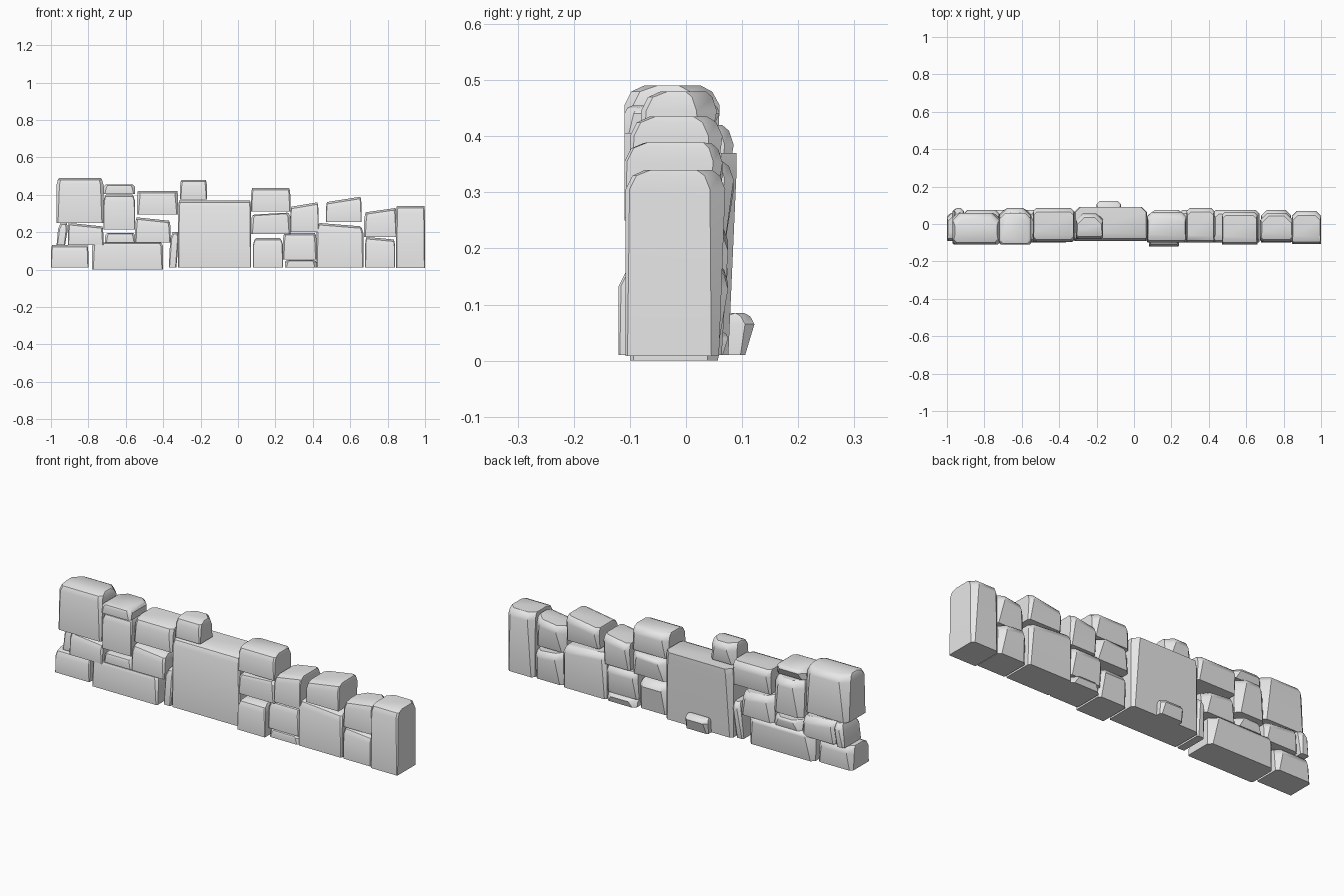
import bpy
import bmesh
import random

random.seed(4)
if "Cube" in bpy.data.objects:
    bpy.data.objects.remove(bpy.data.objects["Cube"], do_unlink=True)

stone_grey = bpy.data.materials.new("stone_grey")
stone_grey.use_nodes = True
grey = (0.8, 0.8, 0.8, 1)
stone_grey.diffuse_color = grey
stone_grey.node_tree.nodes["Principled BSDF"].inputs["Base Color"].default_value = grey

stones = []


def ring(bm, left, right, front, back, front_cut, back_cut, height):
    """One horizontal eight-sided outline; height is a function of x."""
    plan = [
        (left + front_cut, front), (right - front_cut, front),
        (right, front + front_cut), (right, back - back_cut),
        (right - back_cut, back), (left + back_cut, back),
        (left, back - back_cut), (left, front + front_cut),
    ]
    return [bm.verts.new((x, y, height(x))) for x, y in plan]


def stone(name, left, right, bottom, top, front=-0.1, back=0.075,
          slope=0.0, lean=0.0, crown=0.035, back_crown=None):
    """A rough block: flat front, cut back corners and a rounded top."""
    width, tall = right - left, top - bottom
    crown = min(crown, tall * 0.4)
    if back_crown is None:
        back_crown = crown * random.uniform(0.4, 1.0)
    front_cut = min(random.uniform(0.004, 0.018), width * 0.15)
    back_cut = min(random.uniform(0.015, 0.045), width * 0.25)
    pinch = min(random.uniform(0.004, 0.016), width * 0.1)
    middle = (left + right) / 2
    foot_back = back - random.uniform(0.005, 0.02)

    def tilted(level):
        # The highest end of a sloping top stays at the given level
        return lambda x: level - abs(slope) / 2 + slope * (x - middle) / width

    bm = bmesh.new()
    rings = [
        ring(bm, left, right - abs(lean), front, foot_back,
             front_cut / 2, back_cut / 2, lambda x: bottom),
        ring(bm, left + lean / 2, right, front, back, front_cut, back_cut,
             tilted(top - crown)),
        ring(bm, left + lean + pinch / 2, right - pinch / 2,
             front + crown * 0.35, back - back_crown * 0.4,
             front_cut, back_cut, tilted(top - crown * 0.3)),
        ring(bm, left + lean + pinch, right - pinch,
             front + crown, back - back_crown,
             front_cut * 1.5, back_cut, tilted(top)),
    ]
    for low, high in zip(rings, rings[1:]):
        for i in range(len(low)):
            j = (i + 1) % len(low)
            bm.faces.new((low[i], low[j], high[j], high[i]))
    bm.faces.new(rings[0][::-1])
    bm.faces.new(rings[-1])
    bmesh.ops.recalc_face_normals(bm, faces=bm.faces)

    mesh = bpy.data.meshes.new(name)
    bm.to_mesh(mesh)
    bm.free()
    mesh.materials.append(stone_grey)
    obj = bpy.data.objects.new(name, mesh)
    bpy.context.collection.objects.link(obj)
    stones.append(obj)


# Right end of the wall (towards -x)
stone("end_base_stone", -1, -0.8, 0.01, 0.13, front=-0.09, back=0.06)
stone("end_wedge_stone", -0.97, -0.91, 0.13, 0.25, front=-0.07, back=0.085, lean=0.015)
stone("end_middle_stone", -0.91, -0.72, 0.13, 0.25, slope=-0.02)
stone("end_top_stone", -0.97, -0.72, 0.25, 0.49, front=-0.11, back=0.06)
stone("long_base_stone", -0.78, -0.4, 0, 0.145, crown=0.02)
stone("flat_filler_stone", -0.71, -0.55, 0.145, 0.195, crown=0.015)
stone("upright_stone", -0.72, -0.55, 0.215, 0.4, back=0.085)
stone("cap_stone", -0.72, -0.55, 0.405, 0.455, front=-0.11, back=0.06, crown=0.015)
stone("inner_middle_stone", -0.55, -0.36, 0.145, 0.28, slope=-0.02)
stone("inner_top_stone", -0.54, -0.32, 0.295, 0.42, front=-0.095, back=0.085)
stone("sliver_stone", -0.37, -0.315, 0.01, 0.2, front=-0.09, lean=0.015)

# Great central block with the stones on and behind it
stone("central_block", -0.32, 0.07, 0.01, 0.37, front=-0.09, back=0.09, back_crown=0)
stone("central_top_stone", -0.31, -0.165, 0.375, 0.48, front=-0.08, back=0.055)
stone("rear_foot_stone", -0.2, -0.07, 0.01, 0.085, front=0.06, back=0.122, crown=0.02)

# Stack beside the central block
stone("stack_top_stone", 0.07, 0.28, 0.31, 0.435, front=-0.1, back=0.065)
stone("stack_middle_stone", 0.07, 0.28, 0.19, 0.305, slope=0.012, crown=0.02)
stone("stack_base_stone", 0.08, 0.24, 0.01, 0.168, front=-0.12, back=0.06)

# Low stones and the left end of the wall (towards +x)
stone("low_base_stone", 0.25, 0.42, 0.01, 0.05, crown=0.01)
stone("low_middle_stone", 0.24, 0.42, 0.053, 0.195, front=-0.095)
stone("low_top_stone", 0.28, 0.43, 0.2, 0.36, back=0.085, slope=0.025)
stone("broad_base_stone", 0.42, 0.67, 0.01, 0.25, slope=-0.02)
stone("broad_top_stone", 0.47, 0.66, 0.255, 0.39, front=-0.11, back=0.065, slope=0.03)
stone("narrow_base_stone", 0.68, 0.84, 0.01, 0.175, slope=-0.015)
stone("narrow_top_stone", 0.675, 0.85, 0.175, 0.33, front=-0.095, back=0.06, slope=0.025)
stone("end_pillar_stone", 0.845, 1, 0.008, 0.34, front=-0.108, back=0.07)

# Soft shading that keeps the hard arrises
bpy.ops.object.select_all(action="DESELECT")
for obj in stones:
    obj.select_set(True)
bpy.context.view_layer.objects.active = stones[0]
bpy.ops.object.shade_smooth_by_angle(angle=0.6)
